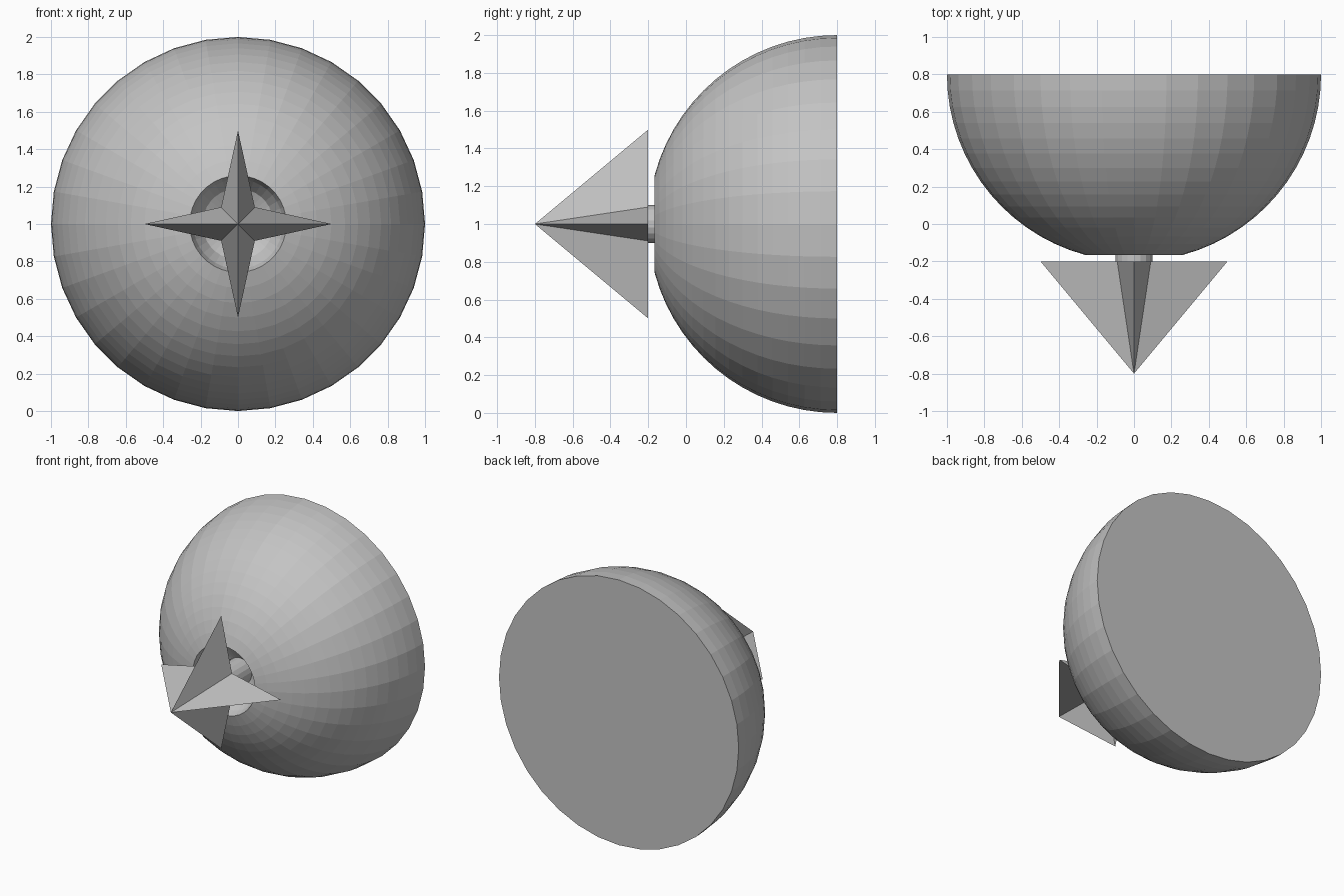
import bpy, bmesh
from math import sin, cos, radians, pi

cube = bpy.data.objects.get("Cube")
if cube:
    bpy.data.objects.remove(cube)

grey = bpy.data.materials.new("plain grey")
grey.use_nodes = True
colour = (0.55, 0.55, 0.55, 1)
grey.diffuse_color = colour
grey.node_tree.nodes["Principled BSDF"].inputs["Base Color"].default_value = colour


def finish(name, bm):
    bmesh.ops.recalc_face_normals(bm, faces=bm.faces)
    mesh = bpy.data.meshes.new(name)
    bm.to_mesh(mesh)
    bm.free()
    mesh.materials.append(grey)
    obj = bpy.data.objects.new(name, mesh)
    bpy.context.collection.objects.link(obj)
    return obj


def lathe(name, profile, sides):
    """Turn (radius, y) points about the horizontal y axis and cap both ends."""
    bm = bmesh.new()
    rings = []
    for r, y in profile:
        angles = [2 * pi * i / sides for i in range(sides)]
        rings.append([bm.verts.new((r * sin(a), y, 1 + r * cos(a))) for a in angles])
    for a, b in zip(rings, rings[1:]):
        for i in range(sides):
            j = (i + 1) % sides
            bm.faces.new((a[i], a[j], b[j], b[i]))
    bm.faces.new(rings[0])
    bm.faces.new(rings[-1])
    return finish(name, bm)


# Half-sphere shell with a flat back and a shallow bowl sunk in its front
dome = [(sin(radians(t)), 0.8 - cos(radians(t))) for t in range(90, 14, -5)]
bowl = [(0.24, -0.11), (0.19, -0.03), (0.10, 0.02)]
lathe("dome", dome + bowl, 36)

# Shaft that holds the star
lathe("shaft", [(0.1, -0.2), (0.1, 0.1)], 18)

# Four-pointed star pyramid
bm = bmesh.new()
tip = bm.verts.new((0, -0.8, 1))
rim = []
for i in range(8):
    r = 0.127 if i % 2 else 0.5
    rim.append(bm.verts.new((r * sin(i * pi / 4), -0.2, 1 + r * cos(i * pi / 4))))
for i in range(8):
    bm.faces.new((tip, rim[i], rim[(i + 1) % 8]))
bm.faces.new(rim)
finish("star", bm)
